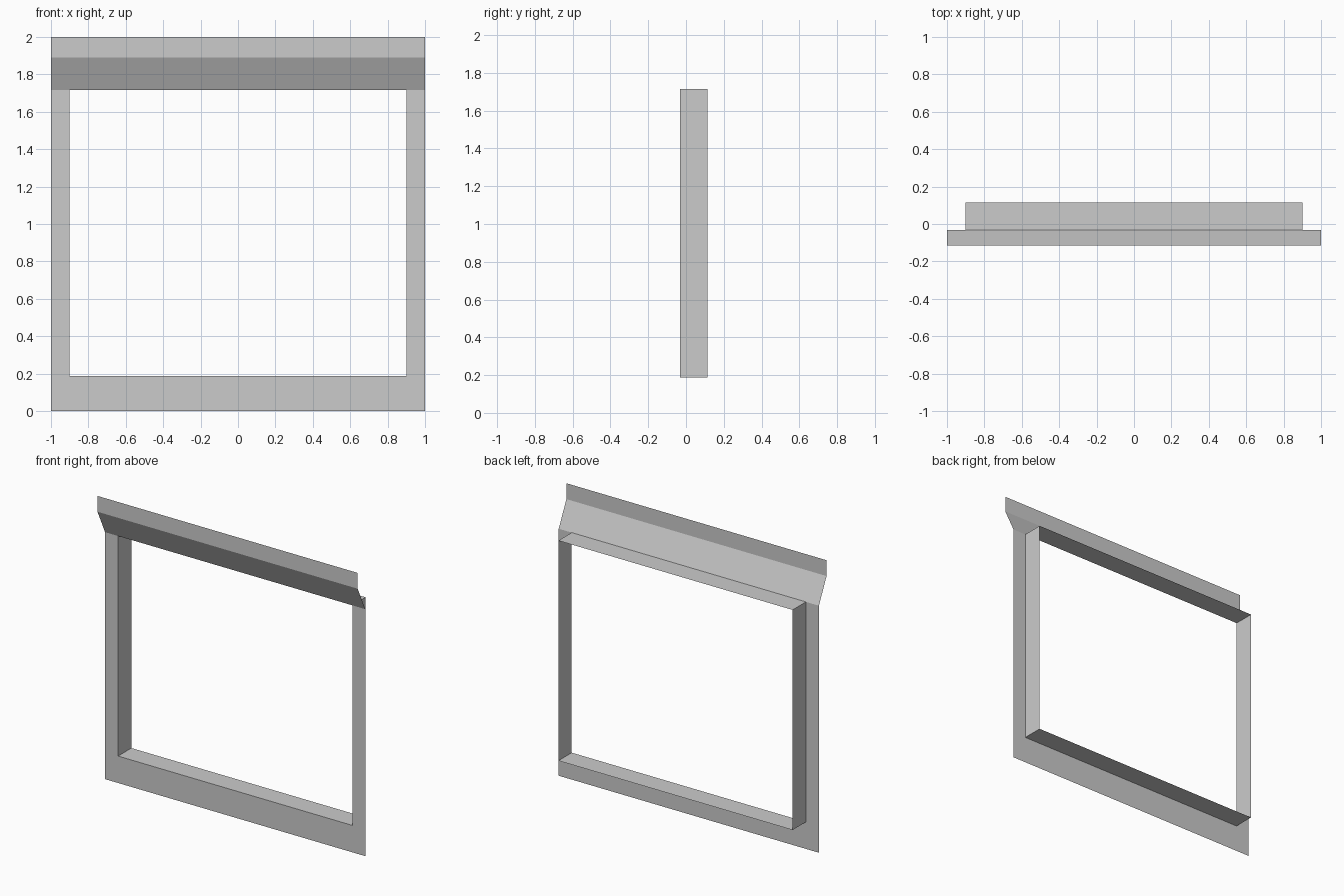
import bpy

if "Cube" in bpy.data.objects:
    bpy.data.objects.remove(bpy.data.objects["Cube"])

# Key dimensions
W, OW = 1.0, 0.90                  # half widths: frame, opening
Z0, Z1, Z2, Z3 = 0.187, 1.716, 1.89, 2.0
Y_FRONT, Y_WALL, Y_BACK = -0.115, -0.031, 0.115


def make_object(name, verts, faces):
    mesh = bpy.data.meshes.new(name)
    mesh.from_pydata(verts, [], faces)
    mesh.update()
    obj = bpy.data.objects.new(name, mesh)
    bpy.context.collection.objects.link(obj)
    return obj


def strip(name, start, end, closed=False):
    """Single-sided sheet joining two matching rows of points."""
    n = len(start)
    faces = [(i, (i + 1) % n, n + (i + 1) % n, n + i)
             for i in range(n if closed else n - 1)]
    return make_object(name, start + end, faces)


# Flat wall around the opening: two side strips and a bottom strip
outer = [(-W, Z1), (-W, 0), (W, 0), (W, Z1)]
inner = [(-OW, Z1), (-OW, Z0), (OW, Z0), (OW, Z1)]
strip("front_frame", [(x, Y_WALL, z) for x, z in outer],
      [(x, Y_WALL, z) for x, z in inner])

# Reveal: four inward-facing sheets running back from the opening
strip("window_reveal", [(x, Y_WALL, z) for x, z in inner],
      [(x, Y_BACK, z) for x, z in inner], closed=True)

# Sloping overhang and upright lintel band above the opening
profile = [(Y_WALL, Z1), (Y_FRONT, Z2), (Y_FRONT, Z3)]
strip("top_overhang", [(W, y, z) for y, z in profile],
      [(-W, y, z) for y, z in profile])

# Face the overhang forward, matching the frame
mesh = bpy.data.objects["top_overhang"].data
if mesh.polygons[1].normal.y > 0:
    mesh.flip_normals()
